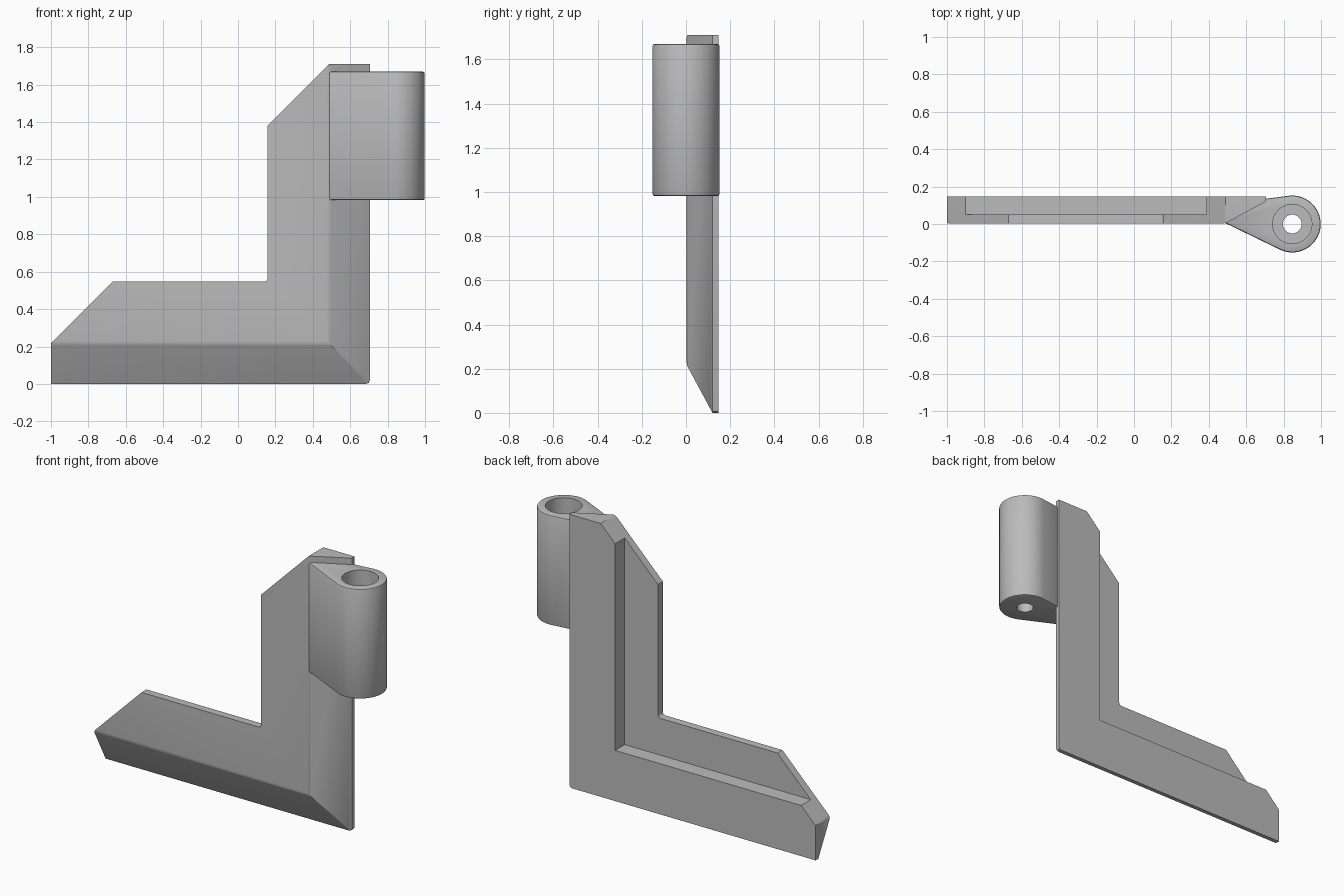
import bpy, bmesh, math

cube = bpy.data.objects.get("Cube")
if cube:
    bpy.data.objects.remove(cube, do_unlink=True)

grey = bpy.data.materials.new("plain grey")
grey.use_nodes = True
grey.diffuse_color = (0.5, 0.5, 0.5, 1)
grey.node_tree.nodes["Principled BSDF"].inputs["Base Color"].default_value = (0.5, 0.5, 0.5, 1)


def make_object(name, bm):
    bmesh.ops.recalc_face_normals(bm, faces=bm.faces)
    mesh = bpy.data.meshes.new(name)
    bm.to_mesh(mesh)
    bm.free()
    mesh.materials.append(grey)
    obj = bpy.data.objects.new(name, mesh)
    bpy.context.collection.objects.link(obj)
    return obj


def smooth(obj):
    bpy.ops.object.select_all(action="DESELECT")
    obj.select_set(True)
    bpy.context.view_layer.objects.active = obj
    bpy.ops.object.shade_smooth_by_angle(angle=math.radians(28))


def round_edges(bm, test, width, segments):
    edges = [e for e in bm.edges if test(*[v.co for v in e.verts])]
    bmesh.ops.bevel(bm, geom=edges, offset=width, segments=segments,
                    profile=0.5, affect="EDGES", clamp_overlap=True)


# L-shaped arm: a stepped section (inset from outer edge, depth) swept round a mitred corner
SIDE, TOP, BACK, FRONT, RIM = 0.705, 1.71, 0.147, 0.003, 0.12
RIDGE, LEDGE, INNER, PLATE = 0.217, 0.317, 0.547, 0.052
section = [(0, BACK), (0, RIM), (RIDGE, FRONT), (INNER, FRONT),
           (INNER, PLATE), (LEDGE, PLATE), (LEDGE, BACK), (RIDGE, BACK)]
bm = bmesh.new()
stations = [[], [], []]
for d, y in section:
    stations[0].append(bm.verts.new((max(-1, d - 1.217), y, d)))
    stations[1].append(bm.verts.new((SIDE - d, y, d)))
    stations[2].append(bm.verts.new((SIDE - d, y, min(TOP, TOP + RIDGE - d))))
n = len(section)
for a, b in zip(stations, stations[1:]):
    for i in range(n):
        j = (i + 1) % n
        bm.faces.new((a[i], a[j], b[j], b[i]))
for ring in (stations[0], stations[2]):
    bm.faces.new([ring[i] for i in (0, 1, 2, 7)])
    bm.faces.new(ring[2:])

# outer corner chamfer and inner corner fillet
def corner_edge(inset):
    return lambda a, b: all(abs(p.x - SIDE + inset) < 1e-4 and abs(p.z - inset) < 1e-4
                            for p in (a, b))

round_edges(bm, corner_edge(0), 0.02, 2)
round_edges(bm, corner_edge(INNER), 0.018, 4)


# soft front ridge and rim
def along(depth):
    return lambda a, b: (abs(a.y - depth) < 1e-4 and abs(b.y - depth) < 1e-4
                         and max(abs(a.x - b.x), abs(a.z - b.z)) > 0.6
                         and min(abs(a.x - b.x), abs(a.z - b.z)) < 0.01)


def front_ridge(a, b):
    on_ridge = all(abs(p.z - RIDGE) < 1e-3 or abs(p.x - SIDE + RIDGE) < 1e-3 for p in (a, b))
    return along(FRONT)(a, b) and on_ridge


round_edges(bm, front_ridge, 0.012, 3)
arm = make_object("angled_arm", bm)
smooth(arm)

# Teardrop hub blending into the arm
CX, R, LOW, HIGH = 0.846, 0.152, 0.982, 1.67
outline = [(0.49, FRONT + 0.001)]
for k in range(49):
    t = math.radians(-115 + 212 * k / 48)
    outline.append((CX + R * math.cos(t), R * math.sin(t)))
outline.append((SIDE - 0.002, 0.135))
bm = bmesh.new()
base = bm.faces.new([bm.verts.new((x, y, LOW)) for x, y in outline])
top = bmesh.ops.extrude_face_region(bm, geom=[base])["geom"]
bmesh.ops.translate(bm, vec=(0, 0, HIGH - LOW),
                    verts=[v for v in top if isinstance(v, bmesh.types.BMVert)])
round_edges(bm, lambda a, b: abs(a.z - b.z) < 1e-4 and max(a.x, b.x) > 0.71, 0.01, 2)
hub = make_object("hinge_hub", bm)

# Wide bore from above, narrow through hole below
for name, radius, z0, z1 in (("wide_bore_cutter", 0.105, 1.08, 1.8),
                             ("pin_hole_cutter", 0.05, 0.9, 1.2)):
    bm = bmesh.new()
    bmesh.ops.create_cone(bm, cap_ends=True, segments=48, radius1=radius,
                          radius2=radius, depth=z1 - z0)
    bmesh.ops.translate(bm, vec=(CX, 0, (z0 + z1) / 2), verts=bm.verts)
    cutter = make_object(name, bm)
    cutter.hide_render = True
    mod = hub.modifiers.new(name, "BOOLEAN")
    mod.operation, mod.solver, mod.object = "DIFFERENCE", "EXACT", cutter
    bpy.context.view_layer.objects.active = hub
    bpy.ops.object.modifier_apply(modifier=name)
    bpy.data.objects.remove(cutter, do_unlink=True)
smooth(hub)
